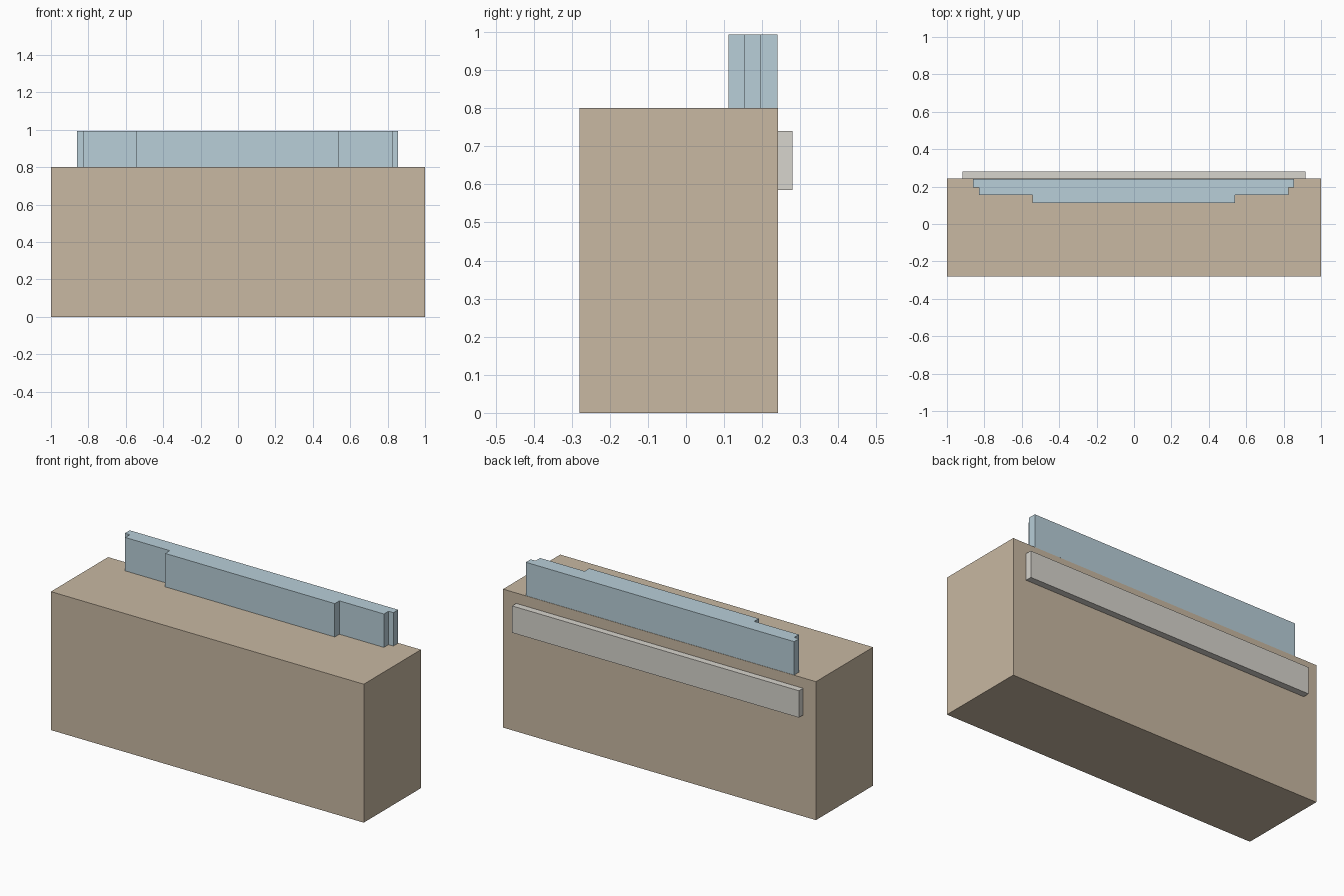
import bpy, bmesh

if "Cube" in bpy.data.objects:
    bpy.data.objects.remove(bpy.data.objects["Cube"])


def material(name, rgb):
    mat = bpy.data.materials.new(name)
    mat.diffuse_color = (*rgb, 1)
    mat.use_nodes = True
    mat.node_tree.nodes["Principled BSDF"].inputs["Base Color"].default_value = mat.diffuse_color
    return mat


def extrude_outline(name, points, z0, z1, mat):
    """Solid prism from a plan outline, flat shaded."""
    bm = bmesh.new()
    face = bm.faces.new([bm.verts.new((x, y, z0)) for x, y in points])
    top = bmesh.ops.extrude_face_region(bm, geom=[face])
    verts = [g for g in top["geom"] if isinstance(g, bmesh.types.BMVert)]
    bmesh.ops.translate(bm, verts=verts, vec=(0, 0, z1 - z0))
    bmesh.ops.recalc_face_normals(bm, faces=bm.faces)
    mesh = bpy.data.meshes.new(name)
    bm.to_mesh(mesh)
    bm.free()
    mesh.materials.append(mat)
    obj = bpy.data.objects.new(name, mesh)
    bpy.context.collection.objects.link(obj)
    return obj


def mirrored(half, cx=0.0):
    """Complete a right-hand half outline by mirroring it about x = cx."""
    return [(cx + x, y) for x, y in half] + [(cx - x, y) for x, y in reversed(half)]


tan = material("tan", (0.58, 0.48, 0.36))
blue = material("pale_blue", (0.48, 0.62, 0.69))
grey = material("warm_grey", (0.68, 0.66, 0.61))

# Main block
extrude_outline("main_block", mirrored([(1.0, -0.28), (1.0, 0.242)]), 0, 0.80, tan)

# Stepped parapet, set flush near the back edge of the roof
steps = [(0.542, 0.112), (0.542, 0.154), (0.827, 0.154), (0.827, 0.196),
         (0.858, 0.196), (0.858, 0.24)]
extrude_outline("stepped_parapet", mirrored(steps, -0.002), 0.80, 0.993, blue)

# Raised band across the back wall
extrude_outline("back_band", mirrored([(0.917, 0.242), (0.917, 0.28)], -0.001), 0.585, 0.74, grey)
